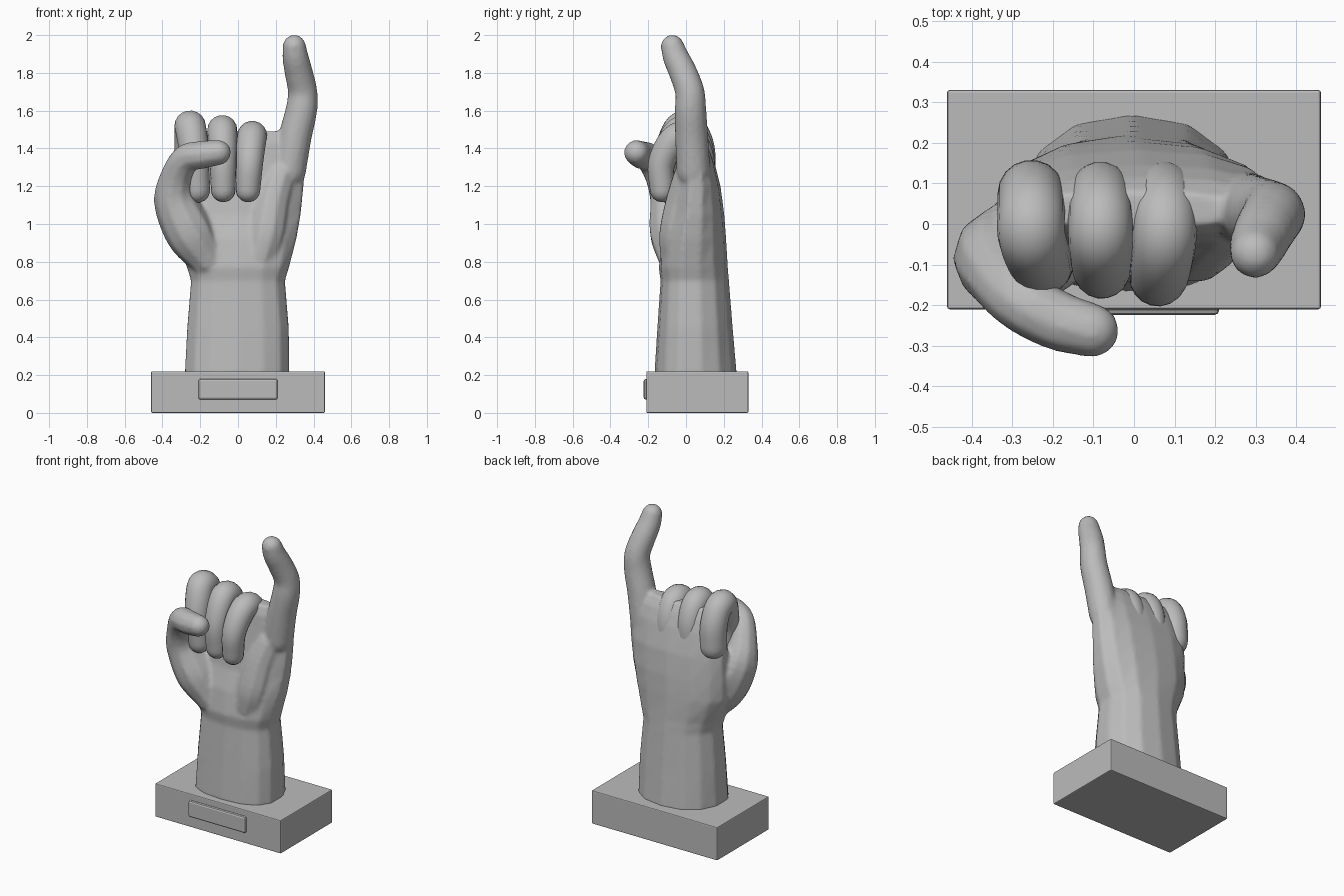
import bpy, bmesh, math
from mathutils import Vector

if "Cube" in bpy.data.objects:
    bpy.data.objects.remove(bpy.data.objects["Cube"], do_unlink=True)

grey = bpy.data.materials.new("plaster_grey")
grey.use_nodes = True
colour = (0.5, 0.5, 0.5, 1)
grey.diffuse_color = colour
grey.node_tree.nodes["Principled BSDF"].inputs["Base Color"].default_value = colour


def finish(name, bm, smooth=True):
    bmesh.ops.recalc_face_normals(bm, faces=bm.faces)
    mesh = bpy.data.meshes.new(name)
    for f in bm.faces:
        f.smooth = smooth
    bm.to_mesh(mesh)
    bm.free()
    mesh.materials.append(grey)
    obj = bpy.data.objects.new(name, mesh)
    bpy.context.collection.objects.link(obj)
    return obj


def loft(bm, rings):
    """Skin a list of point rings and close both ends."""
    loops = [[bm.verts.new(p) for p in ring] for ring in rings]
    n = len(loops[0])
    for a, b in zip(loops, loops[1:]):
        for i in range(n):
            j = (i + 1) % n
            bm.faces.new((a[i], a[j], b[j], b[i]))
    bm.faces.new(loops[0][::-1])
    bm.faces.new(loops[-1])


def spline(points, steps=5):
    """Smooth path through (x, y, z, radius) points."""
    p = [Vector(q) for q in points]
    p = [2 * p[0] - p[1]] + p + [2 * p[-1] - p[-2]]
    out = []
    for a, b, c, d in zip(p, p[1:], p[2:], p[3:]):
        for k in range(steps):
            t = k / steps
            out.append(0.5 * (2 * b + (c - a) * t + (2 * a - 5 * b + 4 * c - d) * t * t
                              + (3 * b - a - 3 * c + d) * t ** 3))
    return out + [p[-2]]


def tube(bm, points, sides=16):
    """Round-ended limb along a smooth path."""
    path = spline(points)
    tangents = []
    for i in range(len(path)):
        step = path[min(i + 1, len(path) - 1)] - path[max(i - 1, 0)]
        tangents.append(step.to_3d().normalized())
    stations = list(zip(path, tangents))
    bends = [math.radians(a) for a in (20, 40, 60, 80)]

    def cap(point, tangent, sign):
        for a in bends:
            q = point.to_3d() + tangent * sign * point.w * math.sin(a)
            yield Vector((*q, point.w * math.cos(a))), tangent

    stations = (list(cap(*stations[0], -1))[::-1] + stations + list(cap(*stations[-1], 1)))
    u, rings = Vector((1, 0, 0)), []
    for point, t in stations:
        u = (u - t * u.dot(t)).normalized()
        v = t.cross(u)
        angles = [math.tau * i / sides for i in range(sides)]
        rings.append([point.to_3d() + point.w * (u * math.cos(a) + v * math.sin(a)) for a in angles])
    loft(bm, rings)


def box(name, lo, hi, bevel):
    bm = bmesh.new()
    bmesh.ops.create_cube(bm, size=1)
    for v in bm.verts:
        v.co = [(a + b) / 2 + c * (b - a) for a, b, c in zip(lo, hi, v.co)]
    obj = finish(name, bm, False)
    mod = obj.modifiers.new("soft_edges", "BEVEL")
    mod.width, mod.segments = bevel, 2
    return obj


# Plinth with a blank plate
box("plinth", (-0.46, -0.21, 0), (0.46, 0.33, 0.22), 0.006)
box("front_plate", (-0.21, -0.224, 0.07), (0.21, -0.2, 0.18), 0.012)

# Forearm and palm: z, centre x, half width, front y, side y, back y
sections = [
    (0.20, -0.005, 0.282, -0.168, 0.03, 0.27),
    (0.45, 0.0, 0.274, -0.152, 0.03, 0.248),
    (0.70, 0.0, 0.253, -0.135, 0.03, 0.228),
    (0.77, 0.0, 0.275, -0.145, 0.03, 0.222),
    (0.92, -0.01, 0.325, -0.12, 0.04, 0.213),
    (1.05, 0.0, 0.338, -0.08, 0.05, 0.203),
    (1.20, 0.01, 0.343, -0.06, 0.06, 0.183),
    (1.35, 0.02, 0.345, -0.04, 0.06, 0.145),
    (1.43, 0.02, 0.335, -0.03, 0.05, 0.115),
    (1.49, 0.0, 0.27, -0.01, 0.04, 0.08),
]
hand = bmesh.new()
rings = []
for z, cx, half, front, mid, back in sections:
    ring = []
    for i in range(14):
        a = math.tau * (i + 0.5) / 14
        s, c = math.sin(a), math.cos(a)
        y = mid + (back - mid) * s if s > 0 else mid - (mid - front) * (-s) ** 0.7
        ring.append((cx + half * math.copysign(abs(c) ** 0.85, c), y, z))
    rings.append(ring)
loft(hand, rings)

# Thumb with its fleshy base, folded across the fingers
tube(hand, [(-0.17, -0.05, 0.82, 0.10), (-0.255, -0.065, 0.95, 0.13),
            (-0.332, -0.08, 1.12, 0.115), (-0.325, -0.13, 1.25, 0.088),
            (-0.275, -0.19, 1.345, 0.078), (-0.19, -0.237, 1.366, 0.075),
            (-0.105, -0.262, 1.378, 0.068)], 10)

# Heel of the palm below the little finger
tube(hand, [(0.12, -0.05, 0.83, 0.09), (0.15, -0.04, 0.95, 0.105),
            (0.18, -0.01, 1.12, 0.10), (0.22, 0.02, 1.25, 0.09)], 10)

# Raised little finger
tube(hand, [(0.27, 0.04, 1.28, 0.09), (0.302, 0.03, 1.46, 0.088),
            (0.335, 0.024, 1.6, 0.084), (0.342, 0.02, 1.7, 0.078),
            (0.322, -0.015, 1.8, 0.075), (0.305, -0.052, 1.88, 0.07),
            (0.298, -0.072, 1.94, 0.062)])

hand_obj = finish("hand", hand)
blend = hand_obj.modifiers.new("blend", "REMESH")
blend.mode = "VOXEL"
blend.voxel_size = 0.012
blend.use_smooth_shade = True
relax = hand_obj.modifiers.new("relax", "SMOOTH")
relax.factor, relax.iterations = 0.5, 5

# Curled fingers: name, knuckle x, tip x, height shift, forward reach, radius
for name, x, tip_x, lift, reach, r in [
    ("index_finger", -0.253, -0.215, 0.02, 0.8, 0.083),
    ("middle_finger", -0.083, -0.078, 0.0, 0.9, 0.079),
    ("ring_finger", 0.075, 0.053, -0.03, 1.05, 0.079),
]:
    bm = bmesh.new()
    profile = [(0.075, 1.25, 1.0), (0.07, 1.38, 1.0), (0.03, 1.475, 1.0), (-0.03, 1.495, 1.0),
               (-0.085, 1.43, 0.98), (-0.125, 1.32, 0.9), (-0.12, 1.18, 0.82)]
    points = []
    for i, (y, z, scale) in enumerate(profile):
        k = max(0, i - 3) / 3
        points.append((x + (tip_x - x) * k, y * reach if y < 0 else y, z + lift * (1 - k), r * scale))
    tube(bm, points, 18)
    finish(name, bm)
